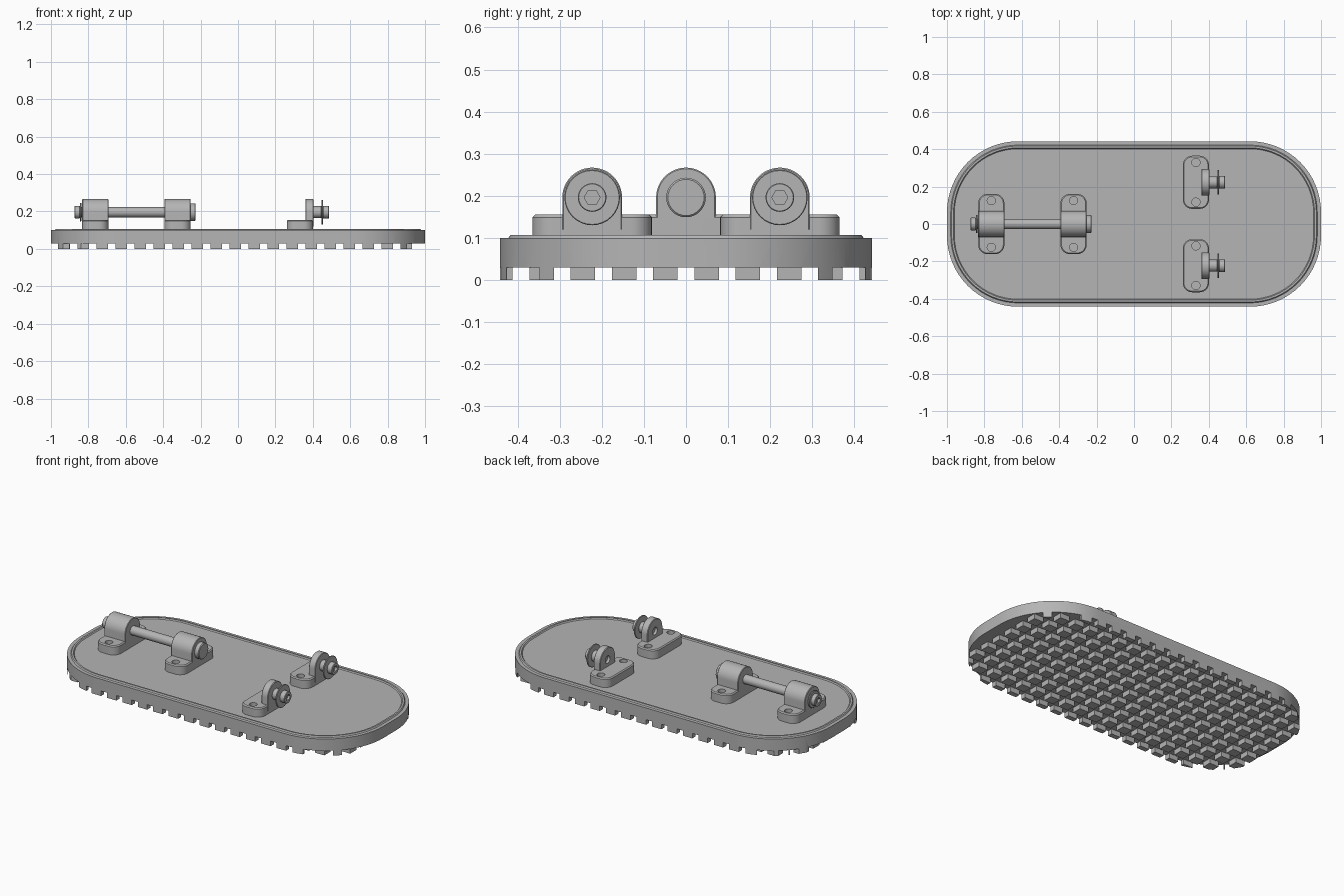
import bpy, bmesh
from math import pi, sin, cos

if "Cube" in bpy.data.objects:
    bpy.data.objects.remove(bpy.data.objects["Cube"], do_unlink=True)

grey = bpy.data.materials.new("mid_grey")
grey.use_nodes = True
colour = (0.46, 0.46, 0.46, 1)
grey.diffuse_color = colour
grey.node_tree.nodes["Principled BSDF"].inputs["Base Color"].default_value = colour


# Profiles
def rounded_rect(hu, hv, r, cu=0, cv=0, steps=16):
    pts = []
    for q, (su, sv) in enumerate([(1, 1), (-1, 1), (-1, -1), (1, -1)]):
        for i in range(steps + 1):
            a = (q + i / steps) * pi / 2
            pts.append((cu + su * (hu - r) + r * cos(a), cv + sv * (hv - r) + r * sin(a)))
    return pts


def circle(r, cu, cv, n=32):
    return [(cu + r * cos(2 * pi * i / n), cv + r * sin(2 * pi * i / n)) for i in range(n)]


def arch(r, cu, cv, foot):
    top = [(cu + r * cos(pi * i / 24), cv + r * sin(pi * i / 24)) for i in range(25)]
    return top + [(cu - r, foot), (cu + r, foot)]


# Lofts a stack of (profile, height) sections along z or x
def add_loft(bm, sections, axis="z"):
    rings = []
    for pts, w in sections:
        rings.append([bm.verts.new((u, v, w) if axis == "z" else (w, u, v)) for u, v in pts])
    for a, b in zip(rings, rings[1:]):
        for i in range(len(a)):
            j = (i + 1) % len(a)
            bm.faces.new((a[i], a[j], b[j], b[i]))
    bm.faces.new(rings[0][::-1])
    bm.faces.new(rings[-1])


def part(name, solids, axis="z"):
    bm = bmesh.new()
    for sections in solids:
        add_loft(bm, sections, axis)
    bmesh.ops.recalc_face_normals(bm, faces=bm.faces)
    mesh = bpy.data.meshes.new(name)
    bm.to_mesh(mesh)
    bm.free()
    mesh.materials.append(grey)
    ob = bpy.data.objects.new(name, mesh)
    bpy.context.collection.objects.link(ob)
    return ob


def select(ob):
    bpy.ops.object.select_all(action="DESELECT")
    ob.select_set(True)
    bpy.context.view_layer.objects.active = ob


def cut(ob, cutter):
    mod = ob.modifiers.new("cut", "BOOLEAN")
    mod.operation = "DIFFERENCE"
    mod.solver = "EXACT"
    mod.object = cutter
    cutter.hide_render = True
    select(ob)
    bpy.ops.object.modifier_apply(modifier=mod.name)
    bpy.data.objects.remove(cutter, do_unlink=True)


def smooth(ob):
    select(ob)
    bpy.ops.object.shade_smooth_by_angle(angle=0.5)


def bar(x0, x1, y0, y1):
    pts = [(x0, y0), (x1, y0), (x1, y1), (x0, y1)]
    return [(pts, -0.03), (pts, 0.03)]


# Sole with a raised rim ridge
def outline(inset):
    return rounded_rect(1 - inset, 0.442 - inset, 0.38 - inset)


sole = part("treaded_sole", [[(outline(i), z) for i, z in (
    (0, 0), (0, 0.1), (0.02, 0.1), (0.025, 0.107), (0.035, 0.107), (0.04, 0.101))]])

# Tread grooves along and across the sole
pitch, half = 0.098, 0.02
cut(sole, part("long_grooves", [bar(-1.2, 1.2, k * pitch - half, k * pitch + half)
                                for k in range(-4, 5)]))
cross = []
for k in range(-10, 10):
    x = -0.015 + (k + 0.5) * 0.1017
    cross.append(bar(x - half, 1.1 if k == 9 else x + half, -0.6, 0.6))
cut(sole, part("cross_grooves", cross))
smooth(sole)

AXLE_Z = 0.196


# Bracket: foot plate with two screw holes, and an arched lug
def bracket(name, x, y, half_y, hole_y, lug_x0, lug_x1, bore=0):
    def foot(inset):
        return rounded_rect(0.07 - inset, half_y - inset, 0.05 - inset, x, y, 8)
    plate = part(name + "_foot", [[(foot(0), 0.099), (foot(0), 0.149), (foot(0.006), 0.155)]])
    holes = []
    for s in (-1, 1):
        ring = circle(0.022, x, y + s * hole_y, 24)
        holes.append([(ring, 0.08), (ring, 0.2)])
    cut(plate, part("screw_holes", holes))
    smooth(plate)

    c = 0.003
    wide, narrow = arch(0.071, y, AXLE_Z, 0.12), arch(0.071 - c, y, AXLE_Z, 0.12)
    lug = part(name + "_lug", [[(narrow, lug_x0), (wide, lug_x0 + c),
                                (wide, lug_x1 - c), (narrow, lug_x1)]], "x")
    if bore:
        ring = circle(bore, y, AXLE_Z, 24)
        cut(lug, part("bore", [[(ring, lug_x0 - 0.05), (ring, lug_x1 + 0.05)]], "x"))
    smooth(lug)


def rod(name, r, y, x0, x1, chamfer=0.002):
    big, small = circle(r, y, AXLE_Z), circle(r - chamfer, y, AXLE_Z)
    ob = part(name, [[(small, x0), (big, x0 + chamfer), (big, x1 - chamfer), (small, x1)]], "x")
    smooth(ob)
    return ob


# Bolt head with a hexagonal socket in its outer end
def bolt_head(name, y, inner, outer):
    head = rod(name, 0.034, y, min(inner, outer), max(inner, outer))
    ring = circle(0.019, y, AXLE_Z, 6)
    cut(head, part("socket", [[(ring, outer - 0.014), (ring, outer + 0.014)]], "x"))
    smooth(head)


# Pair of brackets carrying the long axle
bracket("outer_axle_bracket", -0.763, 0, 0.161, 0.125, -0.833, -0.693)
bracket("inner_axle_bracket", -0.323, 0, 0.161, 0.125, -0.393, -0.253)
rod("axle", 0.027, 0, -0.84, -0.24)
rod("axle_cap", 0.047, 0, -0.26, -0.226, 0.004)
rod("axle_washer", 0.049, 0, -0.846, -0.837)
bolt_head("axle_bolt_head", 0, -0.846, -0.873)

# Two single brackets with short pins, washers and bolt heads
for side, y in (("left", 0.223), ("right", -0.223)):
    bracket(side + "_pin_bracket", 0.331, y, 0.142, 0.106, 0.36, 0.403, 0.022)
    rod(side + "_pin", 0.0225, y, 0.375, 0.45)
    rod(side + "_pin_collar", 0.032, y, 0.402, 0.447)
    rod(side + "_pin_washer", 0.066, y, 0.447, 0.455)
    bolt_head(side + "_pin_bolt_head", y, 0.454, 0.486)
